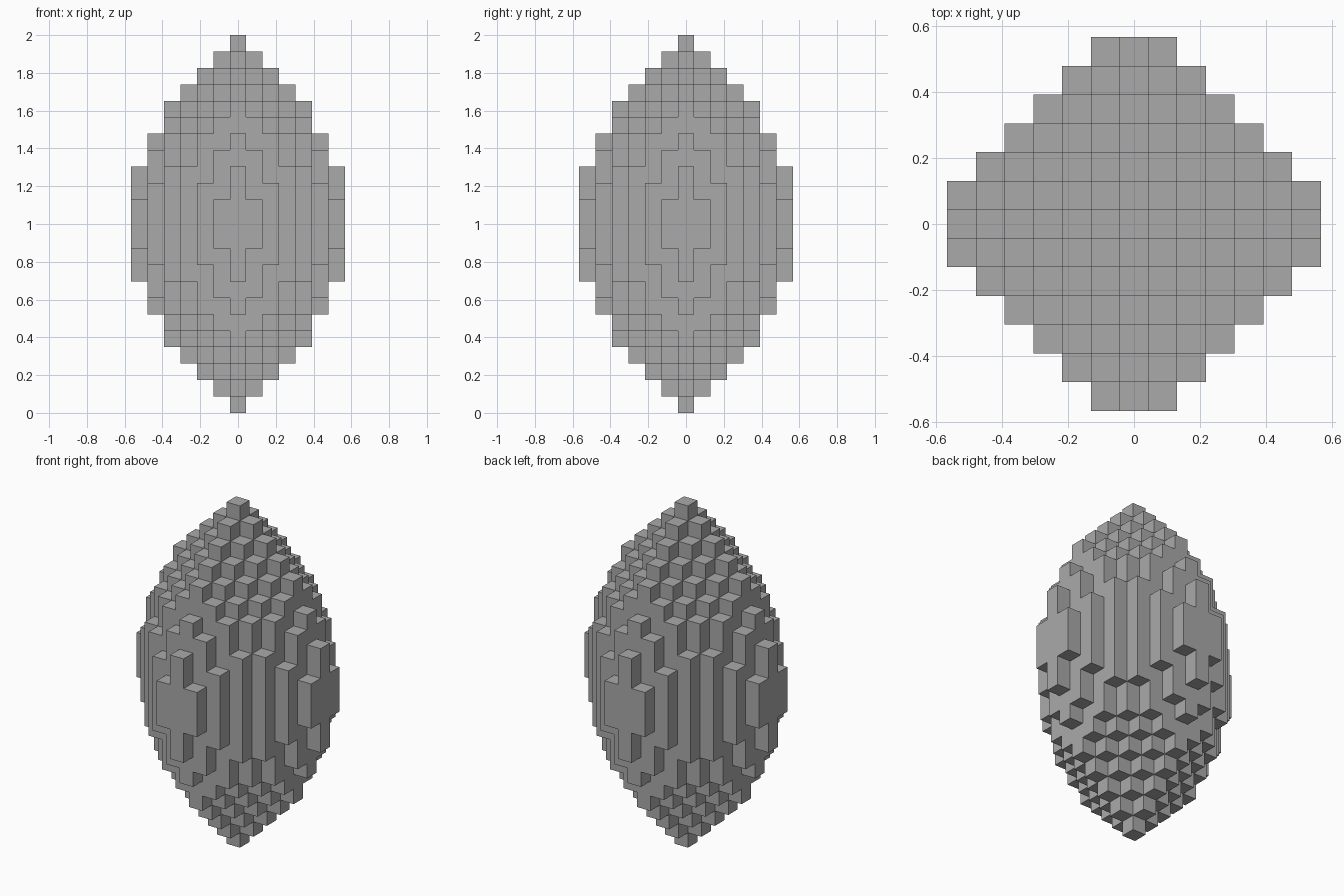
import bpy
import bmesh
from mathutils import Vector

# Remove the default object
default = bpy.data.objects.get("Cube")
if default:
    bpy.data.objects.remove(default, do_unlink=True)

# Layers above the middle for each column in one quadrant (row = depth, entry = width)
QUADRANT = [
    [11, 10, 9, 8, 7, 5, 3],
    [10, 9, 8, 7, 6, 4, 1],
    [9, 8, 7, 6, 5, 2],
    [8, 7, 6, 5, 3],
    [7, 6, 5, 3],
    [5, 4, 2],
    [3, 1],
]
REACH = len(QUADRANT) - 1
PEAK = QUADRANT[0][0]
CELL = 2 / (2 * PEAK + 1)


def filled(cell):
    """True where a block stands; the quadrant is mirrored on every axis."""
    x, y, z = (abs(c) for c in cell)
    return y <= REACH and x < len(QUADRANT[y]) and z <= QUADRANT[y][x]


def add_face(bm, cell, axis, sign):
    """Add the outward square on one side of a block."""
    u, v = (axis + 1) % 3, (axis + 2) % 3
    corners = []
    for a, b in ((-1, -1), (1, -1), (1, 1), (-1, 1)):
        offset = Vector()
        offset[axis], offset[u], offset[v] = sign, a, b
        point = (Vector(cell) + offset / 2) * CELL
        corners.append(bm.verts.new(point + Vector((0, 0, 1))))
    bm.faces.new(corners if sign > 0 else corners[::-1])


# Outer shell of the stepped block body
bm = bmesh.new()
span = range(-REACH, REACH + 1)
cells = [(x, y, z) for x in span for y in span
         for z in range(-PEAK, PEAK + 1) if filled((x, y, z))]
for cell in cells:
    for axis in range(3):
        for sign in (-1, 1):
            neighbour = list(cell)
            neighbour[axis] += sign
            if not filled(neighbour):
                add_face(bm, cell, axis, sign)

# Weld the squares and merge flat areas
bmesh.ops.remove_doubles(bm, verts=bm.verts, dist=CELL / 100)
bmesh.ops.dissolve_limit(bm, angle_limit=0.01, verts=bm.verts, edges=bm.edges)

mesh = bpy.data.meshes.new("stepped_block_body")
bm.to_mesh(mesh)
bm.free()
body = bpy.data.objects.new("stepped_block_body", mesh)
bpy.context.collection.objects.link(body)

# Plain grey
grey = bpy.data.materials.new("plain_grey")
grey.use_nodes = True
colour = (0.4, 0.4, 0.4, 1)
grey.diffuse_color = colour
grey.node_tree.nodes["Principled BSDF"].inputs["Base Color"].default_value = colour
mesh.materials.append(grey)
